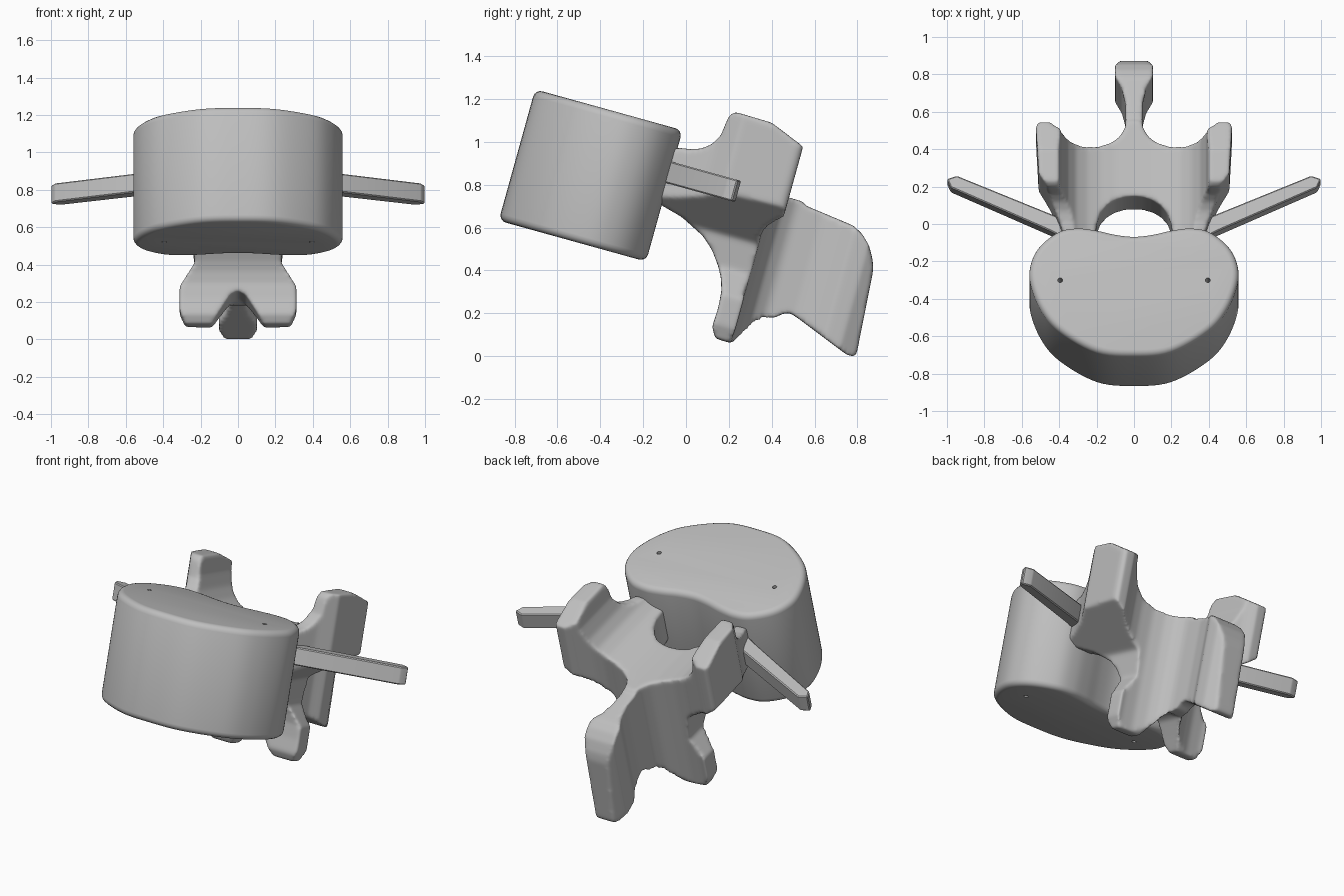
import bpy, bmesh, math
from mathutils import Matrix, Vector

cube = bpy.data.objects.get("Cube")
if cube:
    bpy.data.objects.remove(cube, do_unlink=True)

# One grey for the whole model
grey = bpy.data.materials.new("bone_grey")
grey.use_nodes = True
grey.diffuse_color = (0.52, 0.52, 0.52, 1)
grey.node_tree.nodes["Principled BSDF"].inputs["Base Color"].default_value = (0.52, 0.52, 0.52, 1)

# Parts are built upright (x, back, up), then tipped forward together
TILT = Matrix.Translation((0, -0.45, 0.845)) @ Matrix.Rotation(math.radians(-15.5), 4, "X")


def mirrored(half):
    """Close a half outline by reflecting it across x = 0."""
    return half + [(-x, v) for x, v in reversed(half) if x > 0]


def smooth_loop(points, steps=6):
    """Closed Catmull-Rom curve through the points."""
    pts = [Vector(p) for p in points]
    n = len(pts)
    loop = []
    for i in range(n):
        a, b, c, d = (pts[(i + k) % n] for k in (-1, 0, 1, 2))
        for s in range(steps):
            t = s / steps
            loop.append((b * 2 + (c - a) * t + (a * 2 - b * 5 + c * 4 - d) * t ** 2
                         + (b * 3 - a - c * 3 + d) * t ** 3) / 2)
    return loop


def prism(name, outline, axis, low, high):
    """Extrude an outline along one axis."""
    bm = bmesh.new()
    verts = []
    for p in outline:
        co = list(p)
        co.insert("xyz".index(axis), low)
        verts.append(bm.verts.new(co))
    face = bm.faces.new(verts)
    grown = bmesh.ops.extrude_face_region(bm, geom=[face])["geom"]
    move = Vector([high - low if a == axis else 0 for a in "xyz"])
    bmesh.ops.translate(bm, vec=move, verts=[g for g in grown if isinstance(g, bmesh.types.BMVert)])
    bmesh.ops.recalc_face_normals(bm, faces=bm.faces)
    mesh = bpy.data.meshes.new(name)
    bm.to_mesh(mesh)
    bm.free()
    ob = bpy.data.objects.new(name, mesh)
    bpy.context.scene.collection.objects.link(ob)
    mesh.materials.append(grey)
    return ob


def combine(ob, other, operation):
    mod = ob.modifiers.new(operation.lower(), "BOOLEAN")
    mod.operation = operation
    mod.solver = "EXACT"
    mod.object = other
    other.hide_render = True


def bevel(ob, width, segments):
    mod = ob.modifiers.new("rounded_edges", "BEVEL")
    mod.width = width
    mod.segments = segments
    mod.limit_method = "ANGLE"
    mod.angle_limit = math.radians(40)


def bake(ob, helpers=()):
    """Apply the modifiers and remove the helper solids."""
    bpy.context.view_layer.update()
    graph = bpy.context.evaluated_depsgraph_get()
    mesh = bpy.data.meshes.new_from_object(ob.evaluated_get(graph))
    ob.modifiers.clear()
    ob.data = mesh
    for helper in helpers:
        bpy.data.objects.remove(helper, do_unlink=True)


def finish(ob, angle):
    """Tip the part into place and shade it."""
    ob.data.transform(TILT)
    bpy.ops.object.select_all(action="DESELECT")
    ob.select_set(True)
    bpy.context.view_layer.objects.active = ob
    bpy.ops.object.shade_smooth_by_angle(angle=math.radians(angle))


# Kidney-shaped body with two fine bores
kidney = mirrored([(0, -.352), (.2, -.33), (.4, -.213), (.5, -.09), (.555, .06), (.55, .17),
                   (.5, .265), (.4, .343), (.3, .362), (.2, .35), (.1, .327), (0, .316)])
body = prism("body", smooth_loop(kidney), "z", -.318, .318)
bevel(body, .035, 4)
bores = []
for side in (-1, 1):
    ring = [(side * .395 + .013 * math.cos(k * math.pi / 8), .067 + .013 * math.sin(k * math.pi / 8))
            for k in range(16)]
    bores.append(prism("bore", ring, "z", -1, 1))
    combine(body, bores[-1], "DIFFERENCE")
bake(body, bores)
finish(body, 40)

# Arch: plan, side and back outlines intersected
plan = mirrored([(0, .582), (.05, .577), (.1, .56), (.145, .528), (.18, .48), (.2, .42), (.21, .3),
                 (.36, .3), (.4, .42), (.45, .53), (.51, .62), (.525, .9), (.51, .925), (.45, .925),
                 (.39, .88), (.34, .856), (.28, .845), (.2, .85), (.13, .875), (.08, .91),
                 (.05, .96), (.04, 1), (0, 1)])
side_view = [(.3, .2), (.37, .235), (.42, .242), (.468, .258), (.51, .29), (.54, .34), (.553, .44),
             (.576, .466), (.754, .463), (.95, .385), (1.05, .2), (1.05, -.4), (1, -.45), (.94, -.471),
             (.897, -.504), (.846, -.58), (.77, -.578), (.74, -.53), (.744, -.44), (.738, -.36),
             (.72, -.3), (.692, -.249), (.645, -.185), (.587, -.133), (.466, -.073), (.3, -.03)]
back_view = mirrored([(0, .147), (.1, .15), (.18, .162), (.25, .185), (.31, .222), (.355, .28),
                      (.385, .36), (.405, .5), (.6, .5), (.6, .1), (.525, .1), (.25, -.1), (.23, -.25),
                      (.312, -.37), (.312, -.51), (.28, -.585), (.14, -.585), (.09, -.5), (.04, -.42),
                      (0, -.4)])
arch = prism("arch_and_spine", plan, "z", -1, 1)
arch_side = prism("arch_side", side_view, "x", -1, 1)
arch_back = prism("arch_back", back_view, "y", 0, 2)
combine(arch, arch_side, "INTERSECT")
combine(arch, arch_back, "INTERSECT")
bake(arch, [arch_side, arch_back])

# Spine: thin blade with a thickened rear edge
blade = mirrored([(0, .8), (.045, .8), (.045, 1.1), (.065, 1.19), (.102, 1.26), (.102, 1.34),
                  (.06, 1.424), (0, 1.424)])
blade_side = [(.75, .144), (.92, .144), (1.25, .102), (1.3, .075), (1.345, .032), (1.38, -.03),
              (1.395, -.08), (1.424, -.47), (1.415, -.487), (1.38, -.487), (1.12, -.385), (1.08, -.372),
              (1.05, -.376), (1.01, -.41), (.95, -.42), (.75, -.36)]
spine = prism("spine", blade, "z", -1, 1)
spine_side = prism("spine_side", blade_side, "x", -1, 1)
combine(spine, spine_side, "INTERSECT")
bake(spine, [spine_side])

# Fuse arch and spine, then soften the edges
combine(arch, spine, "UNION")
bake(arch, [spine])
remesh = arch.modifiers.new("even_mesh", "REMESH")
remesh.mode = "VOXEL"
remesh.voxel_size = .011
soften = arch.modifiers.new("soft_edges", "SMOOTH")
soften.factor = .5
soften.iterations = 7
bake(arch)
if not arch.data.materials:
    arch.data.materials.append(grey)
finish(arch, 60)

# Side bars reaching outward and back
bar = [(.3, .417), (.947, .69), (1, .672), (.98, .625), (.45, .385), (.3, .31)]
for name, sign in (("left_bar", 1), ("right_bar", -1)):
    ob = prism(name, [(sign * x, v) for x, v in bar], "z", .06, .163)
    bevel(ob, .006, 1)
    bake(ob)
    finish(ob, 30)
